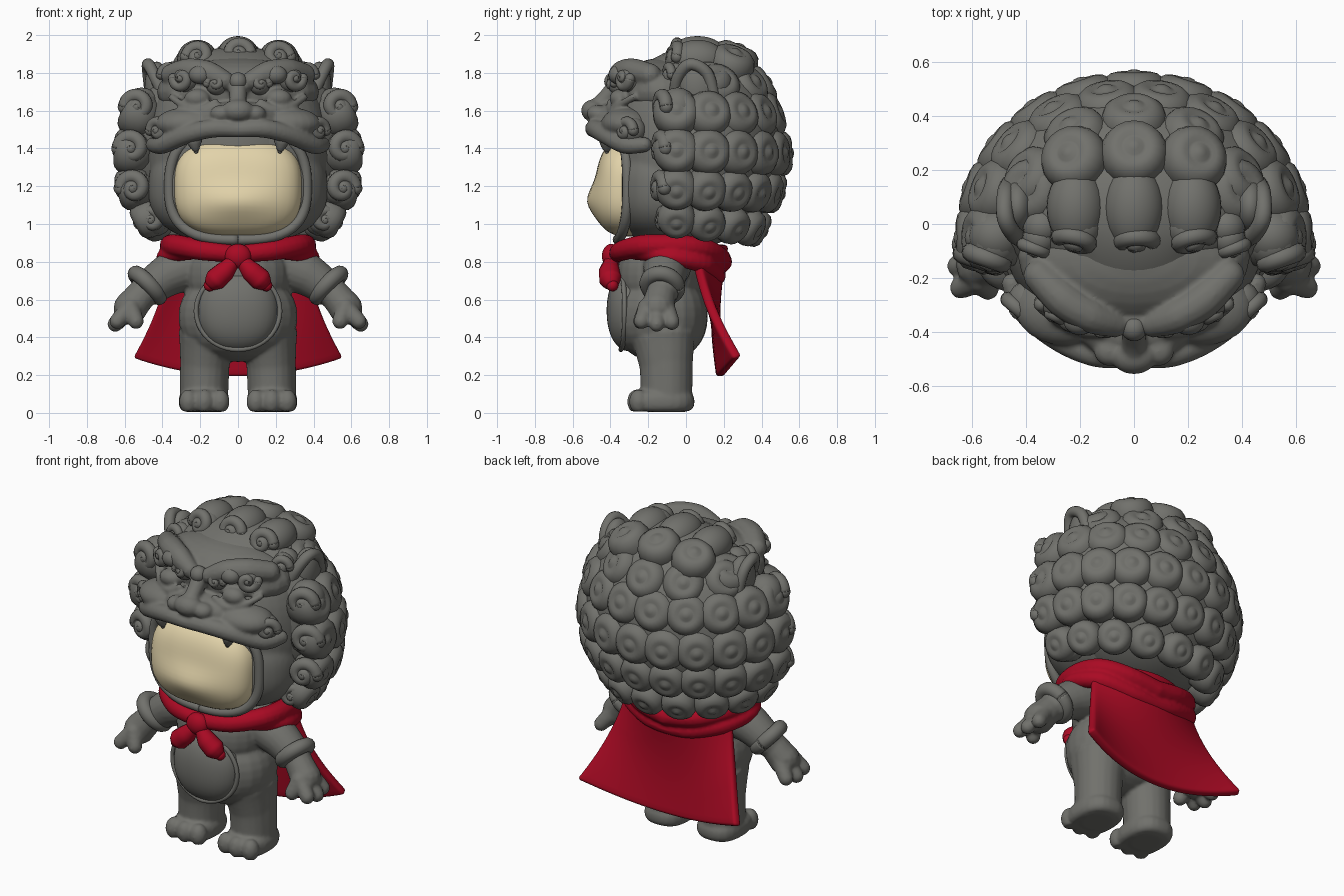
import bpy, bmesh, math
from mathutils import Vector, Matrix

if "Cube" in bpy.data.objects:
    bpy.data.objects.remove(bpy.data.objects["Cube"])

def material(name, rgb):
    m = bpy.data.materials.new(name)
    m.diffuse_color = (*rgb, 1)
    m.use_nodes = True
    m.node_tree.nodes["Principled BSDF"].inputs["Base Color"].default_value = m.diffuse_color
    return m

GREY = material("stone grey", (0.165, 0.165, 0.15))
RED = material("cape red", (0.40, 0.003, 0.017))
CREAM = material("face cream", (0.76, 0.65, 0.40))

def finish(bm, name, mat, mirror=False, fuse=0.0):
    bmesh.ops.recalc_face_normals(bm, faces=bm.faces[:])
    for f in bm.faces:
        f.smooth = True
    me = bpy.data.meshes.new(name)
    bm.to_mesh(me)
    bm.free()
    me.materials.append(mat)
    ob = bpy.data.objects.new(name, me)
    bpy.context.collection.objects.link(ob)
    if mirror:
        ob.modifiers.new("mirror", 'MIRROR').use_mirror_merge = False
    if fuse:
        r = ob.modifiers.new("fuse", 'REMESH')
        r.mode, r.voxel_size, r.use_smooth_shade = 'VOXEL', fuse, True
        s = ob.modifiers.new("soften", 'SMOOTH')
        s.factor, s.iterations = 0.5, 4
    return ob

def ball(bm, c, r, n=2.0, seg=24, floor=None):
    """Ellipsoid; n above 2 makes it boxier."""
    r = (r, r, r) if isinstance(r, (int, float)) else r
    for v in bmesh.ops.create_uvsphere(bm, u_segments=seg, v_segments=seg * 2 // 3, radius=1)["verts"]:
        k = sum(abs(a) ** n for a in v.co) ** (1 / n)
        v.co = Vector([c[i] + r[i] * v.co[i] / k for i in range(3)])
        if floor is not None:
            v.co.z = max(v.co.z, floor)

def skin(bm, rings):
    for a, b in zip(rings, rings[1:]):
        for i in range(len(a)):
            j = (i + 1) % len(a)
            bm.faces.new((a[i], a[j], b[j], b[i]))
    bm.faces.new(rings[0])
    bm.faces.new(rings[-1])

def tube(bm, pts, radii, steps=5, seg=12):
    """Round tube through the points with round ends."""
    P = [Vector(p) for p in pts]
    R = radii if isinstance(radii, (list, tuple)) else [radii] * len(P)
    path = []
    for i in range(len(P) - 1):
        a, b, c, d = P[max(i - 1, 0)], P[i], P[i + 1], P[min(i + 2, len(P) - 1)]
        for k in range(steps + (i == len(P) - 2)):
            t = k / steps
            p = 0.5 * (2 * b + (c - a) * t + (2 * a - 5 * b + 4 * c - d) * t * t + (3 * b - a - 3 * c + d) * t ** 3)
            path.append((p, R[i] + (R[i + 1] - R[i]) * t))
    rings, prev = [], None
    for i, (p, r) in enumerate(path):
        t = (path[min(i + 1, len(path) - 1)][0] - path[max(i - 1, 0)][0]).normalized()
        if prev is None:
            side = t.orthogonal().normalized()
        else:
            side = prev.rotation_difference(t) @ side
        prev, up = t, t.cross(side)
        rings.append([bm.verts.new(p + r * (side * math.cos(a) + up * math.sin(a)))
                      for a in (2 * math.pi * k / seg for k in range(seg))])
    skin(bm, rings)
    ball(bm, P[0], R[0], seg=12)
    ball(bm, P[-1], R[-1], seg=12)

def frame(c, axis):
    return Matrix.Translation(c) @ Vector(axis).to_track_quat('Z', 'Y').to_matrix().to_4x4()

CURL = [(.8, -.9), (1, -.3), (1, .1), (.9, .4), (.7, .57), (.5, .62), (.38, .57), (.28, .59), (.15, .67), (.03, .69)]

def curl(bm, c, axis, r, seg=20):
    """Domed curl with a groove and a central button."""
    M = frame(c, axis)
    skin(bm, [[bm.verts.new(M @ Vector((r * q * math.cos(a), r * q * math.sin(a), r * h)))
               for a in (2 * math.pi * k / seg for k in range(seg))] for q, h in CURL])

def scroll(bm, c, axis, r, hand=1, turns=1.4):
    """Spiral roll lying on a disc."""
    M = frame(c, axis)
    pts = []
    for k in range(19):
        t = k / 18
        a, q = hand * t * turns * 2 * math.pi, r * (0.68 - 0.68 * t)
        pts.append(M @ Vector((q * math.cos(a), q * math.sin(a), r * 0.2 * t)))
    tube(bm, pts, [r * (0.34 - 0.06 * k / 18) for k in range(19)], steps=2, seg=10)
    ball(bm, M @ Vector((0, 0, -.5 * r)), r * 0.85, seg=16)

# hood, jaw and mane core
bm = bmesh.new()
ball(bm, (0, 0, 1.39), (.485, .40, .49), n=2.4, seg=48)
ball(bm, (0, -.10, 1.19), (.475, .30, .295), n=2.5, seg=48)
finish(bm, "hood", GREY, fuse=.014)
bm = bmesh.new()
ball(bm, (0, .05, 1.41), (.575, .465, .53), seg=40)
for v in bm.verts:
    if v.co.y < -.10:
        v.co.x *= .85
finish(bm, "mane_core", GREY)

# mane curl rows: height, outer x, outer y, curl size, count
bm = bmesh.new()
rows = [(1.00, .55, .43, .102, 9), (1.17, .645, .525, .114, 11), (1.39, .665, .57, .124, 11),
        (1.61, .62, .52, .125, 10), (1.77, .50, .45, .122, 7)]
for z, ox, oy, r, n in rows:
    for i in range(n):
        a = math.pi * i / (n - 1)
        if z > 1.7 and i in (0, n - 1):
            continue
        nrm = Vector((math.cos(a) / ox, math.sin(a) / (oy + .08), 0)).normalized()
        nrm.z = (z - 1.36) * 1.5
        nrm.normalize()
        drop = (.045 if z < 1.1 else .015) * math.sin(a)
        p = Vector((ox * math.cos(a), -.05 + (oy + .05) * math.sin(a), z - drop + .02 * nrm.z)) - nrm * r * .68
        curl(bm, p, nrm, r)
for x, y, z in [(0, .26, 1.875), (.22, .24, 1.85), (.37, .12, 1.75)]:
    for s in ((1, -1) if x else (1,)):
        curl(bm, (s * x, y, z), (s * x * .9, y * .9 - .02, .5), .125)
finish(bm, "mane_curls", GREY)

# forward facing scrolls framing the hood
bm = bmesh.new()
for x, y, z, r in [(.455, -.12, 1.02, .088), (.55, -.135, 1.19, .11), (.56, -.13, 1.40, .112),
                   (.53, -.125, 1.62, .108), (.36, -.09, 1.79, .075)]:
    scroll(bm, Vector((x, y, z)), (.3, -1, 0), r)
    ball(bm, (x - .02, y + .08, z), r * .95, seg=16)
scroll(bm, Vector((.21, -.06, 1.885)), (.2, -1, .3), .098)
ball(bm, (.215, .06, 1.87), (.108, .15, .105))
finish(bm, "side_scrolls", GREY, mirror=True)
bm = bmesh.new()
scroll(bm, Vector((0, -.06, 1.90)), (0, -1, .3), .1)
ball(bm, (0, .06, 1.89), (.112, .16, .105))
finish(bm, "top_scroll", GREY)

# ears
bm = bmesh.new()
tube(bm, [(.385, -.06, 1.66), (.435, -.045, 1.77), (.475, .02, 1.845), (.475, .11, 1.80), (.46, .15, 1.67)], .032)
ball(bm, (.43, .065, 1.725), (.065, .10, .135))
finish(bm, "ears", GREY, mirror=True)

# upper beast face, fused into one sculpted mask
bm = bmesh.new()
ball(bm, (0, -.12, 1.70), (.43, .25, .18))
ball(bm, (0, -.36, 1.56), (.22, .15, .09))
ball(bm, (.25, -.31, 1.53), (.19, .14, .09))
ball(bm, (0, -.49, 1.60), (.085, .065, .06))
ball(bm, (.09, -.47, 1.585), (.058, .055, .045))
tube(bm, [(0, -.36, 1.74), (0, -.43, 1.66), (0, -.48, 1.61)], [.05, .045, .05])
tube(bm, [(0, -.49, 1.50), (.14, -.48, 1.505), (.28, -.42, 1.47), (.40, -.32, 1.42), (.45, -.22, 1.42)],
     [.042, .05, .05, .05, .04])
tube(bm, [(.07, -.37, 1.76), (.16, -.34, 1.80), (.26, -.28, 1.81), (.35, -.19, 1.79)], [.05, .065, .068, .06])
ball(bm, (.215, -.35, 1.665), (.07, .055, .05))
tube(bm, [(.12, -.40, 1.645), (.20, -.395, 1.605), (.29, -.35, 1.63), (.35, -.28, 1.67)], .02)
finish(bm, "beast_face", GREY, mirror=True, fuse=.010)

# brow and lip scrolls
bm = bmesh.new()
scroll(bm, Vector((.12, -.39, 1.745)), (.2, -1, .2), .066, turns=1.1)
scroll(bm, Vector((.295, -.325, 1.77)), (.6, -1, .1), .082, -1, turns=1.1)
ball(bm, (.20, -.36, 1.79), (.06, .05, .05))
scroll(bm, Vector((.42, -.315, 1.495)), (.8, -1, 0), .085, turns=1.2)
ball(bm, (0, -.385, 1.755), .048)
finish(bm, "face_scrolls", GREY, mirror=True)

# fangs
bm = bmesh.new()
tube(bm, [(.235, -.41, 1.47), (.23, -.42, 1.43), (.222, -.42, 1.385)], [.052, .04, .012])
finish(bm, "fangs", GREY, mirror=True)

# cream face and the rim round it
bm = bmesh.new()
ball(bm, (0, -.30, 1.195), (.338, .18, .26), n=2.9, seg=48)
for v in bm.verts:
    if v.co.y < -.33:
        v.co.y -= .045 * math.exp(-((v.co.z - 1.12) / .09) ** 2 - (v.co.x / .2) ** 2)
        v.co.y += .015 * max(0, (v.co.z - 1.2) / .2)
finish(bm, "face", CREAM)
bm = bmesh.new()
rim = []
for k in range(33):
    a = 2 * math.pi * k / 32 - math.pi / 2
    c, s = math.cos(a), math.sin(a)
    q = (abs(c) ** 2.8 + abs(s) ** 2.8) ** (-1 / 2.8)
    rim.append((.363 * q * c, -.36 + .05 * abs(c * q) ** 2, 1.195 + (.30 if s > 0 else .278) * q * s))
tube(bm, rim, .028, steps=2)
finish(bm, "mouth_rim", GREY)

# torso, legs, feet and arms, fused
bm = bmesh.new()
ball(bm, (0, -.135, .51), (.315, .25, .24), n=2.2)
ball(bm, (0, -.14, .73), (.275, .225, .22), n=2.2)
tube(bm, [(.165, -.10, .42), (.175, -.095, .27), (.18, -.095, .08)], [.15, .132, .128], seg=20)
tube(bm, [(.16, -.15, .40), (.175, -.125, .25), (.18, -.12, .08)], [.14, .122, .12], seg=20)
ball(bm, (.18, -.125, .06), (.134, .17, .078), n=2.6, floor=.008)
for x in (.095, .178, .262):
    ball(bm, (x, -.25 - .01 * (x == .178), .06), (.05, .052, .065), seg=16, floor=.008)
tube(bm, [(.24, -.10, .78), (.36, -.11, .735), (.48, -.12, .655)], [.13, .115, .09], seg=20)
tube(bm, [(.50, -.13, .64), (.57, -.15, .555)], [.078, .09], seg=16)
for x, y, z in [(.64, -.235, .485), (.65, -.155, .47), (.635, -.075, .48), (.54, -.24, .485)]:
    tube(bm, [(.57, -.155 + (y + .155) * .6, .56), (x, y, z)], [.05, .042])
for v in bm.verts:
    v.co.z = max(v.co.z, .004)
finish(bm, "body", GREY, mirror=True, fuse=.010)

# sleeve cuffs
bm = bmesh.new()
M = frame(Vector((.48, -.125, .675)), (.7, -.15, -.7))
tube(bm, [M @ Vector((.08 * math.cos(a), .088 * math.sin(a), 0))
          for a in (2 * math.pi * k / 20 for k in range(21))], .042, steps=2)
finish(bm, "cuffs", GREY, mirror=True)

# belly plate with a slim edge
bm = bmesh.new()
ball(bm, (0, -.29, .54), (.215, .13, .215), n=2.2, seg=32)
tube(bm, [(.222 * math.sin(a), -.345 + .02 * abs(math.sin(a)), .54 + .205 * math.cos(a))
          for a in (2 * math.pi * k / 24 for k in range(25))], .013, steps=2)
finish(bm, "belly", GREY)

# cape sheet
bm = bmesh.new()
N, M = 24, 16
grid = []
for j in range(M + 1):
    v = j / M
    row = []
    for i in range(N + 1):
        u = 2 * i / N - 1
        x = u * (.34 + .09 * v + .12 * v * v)
        y = (1 - v) * (.20 - .17 * u * u) + v * (.185 + .09 * u * u) - .035 * math.sin(math.pi * v)
        row.append(bm.verts.new((x, y, .89 * (1 - v) + v * (.195 + .10 * u * u))))
    grid.append(row)
for a, b in zip(grid, grid[1:]):
    for i in range(N):
        bm.faces.new((a[i], a[i + 1], b[i + 1], b[i]))
cape = finish(bm, "cape", RED)
sol = cape.modifiers.new("thickness", 'SOLIDIFY')
sol.thickness, sol.offset = .05, 0
bev = cape.modifiers.new("round_hem", 'BEVEL')
bev.width, bev.segments = .018, 3

# collar roll, shoulder drape and back folds, fused
bm = bmesh.new()
tube(bm, [(0, -.365, .84), (.18, -.335, .86), (.32, -.22, .885), (.355, -.06, .885), (.31, .08, .87),
          (.18, .17, .83), (0, .19, .80)], [.045, .055, .06, .06, .06, .055, .055])
tube(bm, [(.25, -.27, .845), (.365, -.15, .835), (.385, -.04, .82), (.31, .09, .79), (.15, .155, .74), (0, .17, .72)],
     [.035, .04, .045, .055, .05, .04])
finish(bm, "collar", RED, mirror=True, fuse=.010)

# knot and its two tails
bm = bmesh.new()
tube(bm, [(.02, -.395, .81), (.07, -.405, .75), (.12, -.40, .705), (.15, -.39, .675)], [.032, .056, .06, .032])
finish(bm, "knot_tails", RED, mirror=True)
bm = bmesh.new()
ball(bm, (0, -.395, .83), (.07, .05, .065))
finish(bm, "knot", RED)
